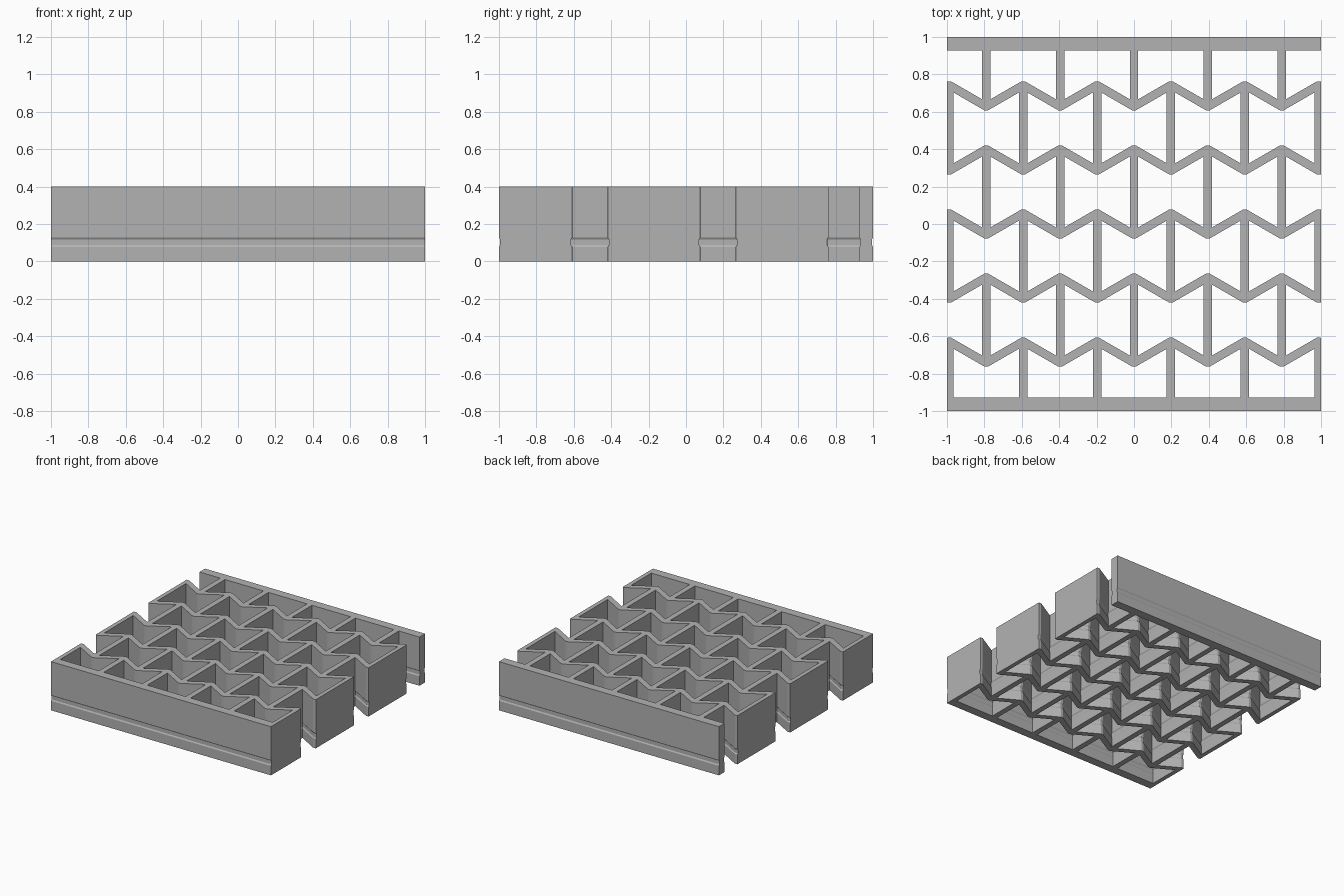
import bpy
import bmesh

cube = bpy.data.objects.get("Cube")
if cube:
    bpy.data.objects.remove(cube, do_unlink=True)

PITCH = 0.1975        # sideways spacing of the folds
ROW = 0.3425          # spacing of the zigzag rows
SLOPE = 0.577         # steepness of the zigzag walls
FOLDS = range(-5, 6)
ROWS = range(5)
HEIGHT = 0.4

grey = bpy.data.materials.new("grey")
grey.use_nodes = True
grey.diffuse_color = (0.45, 0.45, 0.45, 1)
grey.node_tree.nodes["Principled BSDF"].inputs["Base Color"].default_value = grey.diffuse_color


def plan(d):
    """Flat plan of the lattice with every wall thinned by d on each side."""
    points, index, faces = [], {}, []
    half = 0.0225 - d
    rise = 0.026 - d * 1.155
    bar = 0.928 + d

    def vert(x, y):
        p = (max(-1.0, min(1.0, x)), y)
        key = (round(p[0], 5), round(p[1], 5))
        if key not in index:
            index[key] = len(points)
            points.append(p)
        return index[key]

    def face(ids):
        faces.append(list(dict.fromkeys(ids)))

    def side(k, r, dx, outer):
        """Point on the outer or inner surface of fold k in row r."""
        s = 1 if (k + r) % 2 else -1          # peak or valley
        x = max(-1.0, min(1.0, k * PITCH + dx))
        depth = abs(x - k * PITCH) * SLOPE
        y = (2 - r) * ROW + s * (PITCH * SLOPE / 2 - depth + (rise if outer else -rise))
        return vert(x, y)

    def wall_end(k, r):
        return side(k, r, -half, False), side(k, r, half, False)

    for r in ROWS:
        for k in FOLDS:
            peak = (k + r) % 2 == 1
            # Blunt fold
            ring = [side(k, r, dx, True) for dx in (-half, -0.01, 0.01, half)]
            ring += [side(k, r, half, False), side(k, r, -half, False)]
            face(ring if not peak else ring[::-1])
            # Sloping wall to the next fold
            if k < FOLDS[-1]:
                a_out, a_in = side(k, r, half, True), side(k, r, half, False)
                b_out, b_in = side(k + 1, r, -half, True), side(k + 1, r, -half, False)
                low, high = (a_in, a_out) if peak else (a_out, a_in)
                low2, high2 = (b_out, b_in) if peak else (b_in, b_out)
                face([low, low2, high2, high])
            # Straight wall down to the next row
            if peak and r < ROWS[-1]:
                top, bottom = wall_end(k, r), wall_end(k, r + 1)
                face([bottom[0], bottom[1], top[1], top[0]])

    # End bars with the straight walls that join them
    for sign, row in ((1, ROWS[0]), (-1, ROWS[-1])):
        edge = [vert(-1, sign * bar)]
        for k in FOLDS:
            if ((k + row) % 2 == 0) == (sign > 0):
                a, b = wall_end(k, row)
                left = vert(k * PITCH - half, sign * bar)
                right = vert(k * PITCH + half, sign * bar)
                face([a, b, right, left])
                edge += [left, right]
        edge += [vert(1, sign * bar), vert(1, sign * (1 - d)), vert(-1, sign * (1 - d))]
        face(edge)
    return points, faces


def build_lattice():
    """Stack the plan in height, with a shallow groove near the bottom."""
    levels = ((0, 0), (0.078, 0), (0.088, 0.006), (0.117, 0.006), (0.127, 0), (HEIGHT, 0))
    bm = bmesh.new()
    stack = []
    for z, d in levels:
        points, faces = plan(d)
        stack.append([bm.verts.new((x, y, z)) for x, y in points])
    for f in faces:
        bm.faces.new([stack[0][i] for i in f])
        bm.faces.new([stack[-1][i] for i in f])
    # Walls rise from edges used by only one plan face
    uses = {}
    for f in faces:
        for a, b in zip(f, f[1:] + f[:1]):
            uses.setdefault(frozenset((a, b)), []).append((a, b))
    for pairs in uses.values():
        if len(pairs) == 1:
            a, b = pairs[0]
            for low, high in zip(stack, stack[1:]):
                bm.faces.new((low[a], low[b], high[b], high[a]))
    bmesh.ops.delete(bm, geom=[v for v in bm.verts if not v.link_faces], context='VERTS')
    bmesh.ops.recalc_face_normals(bm, faces=bm.faces)
    mesh = bpy.data.meshes.new("folded_lattice")
    bm.to_mesh(mesh)
    bm.free()
    mesh.materials.append(grey)
    obj = bpy.data.objects.new("folded_lattice", mesh)
    bpy.context.collection.objects.link(obj)


build_lattice()
